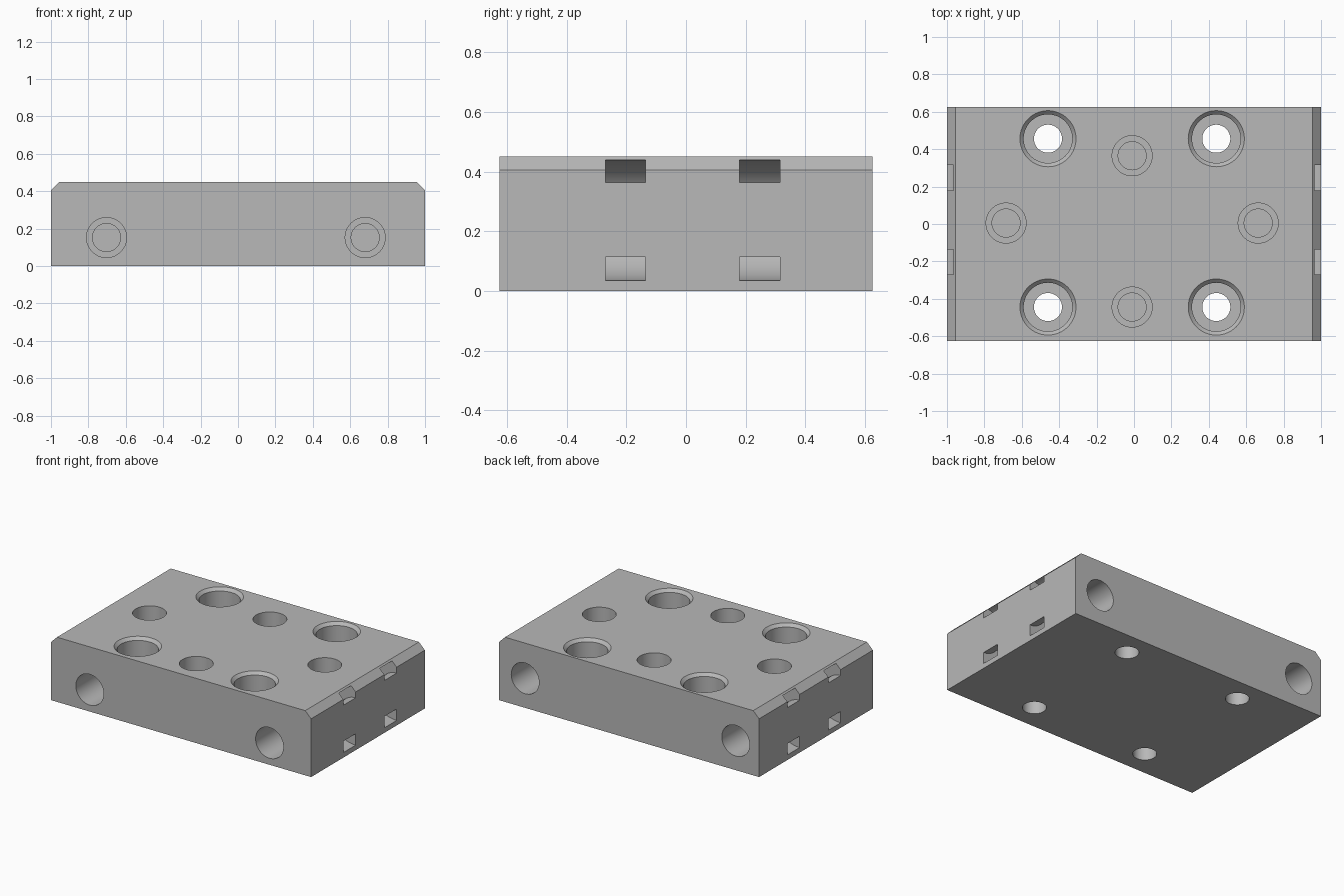
import bpy
import bmesh
from math import pi, tau
from mathutils import Matrix, Vector

default = bpy.data.objects.get("Cube")
if default:
    bpy.data.objects.remove(default, do_unlink=True)

W, D, H, CHAMFER = 1.0, 0.625, 0.45, 0.045   # half width, half depth, height, edge cut

metal = bpy.data.materials.new("plain grey")
metal.use_nodes = True
grey = (0.48, 0.48, 0.48, 1)
metal.diffuse_color = grey
metal.node_tree.nodes["Principled BSDF"].inputs["Base Color"].default_value = grey


def make_object(name, bm):
    bmesh.ops.remove_doubles(bm, verts=bm.verts, dist=1e-5)
    bmesh.ops.recalc_face_normals(bm, faces=bm.faces)
    mesh = bpy.data.meshes.new(name)
    bm.to_mesh(mesh)
    bm.free()
    mesh.materials.append(metal)
    ob = bpy.data.objects.new(name, mesh)
    bpy.context.collection.objects.link(ob)
    return ob


def lathe(bm, profile, matrix, closed=False, steps=64):
    """Revolve (radius, height) points about the local z axis."""
    verts = [bm.verts.new(matrix @ Vector((r, 0, h))) for r, h in profile]
    pairs = list(zip(verts, verts[1:]))
    if closed:
        pairs.append((verts[-1], verts[0]))
    edges = [bm.edges.new(p) for p in pairs]
    axis = matrix.to_3x3() @ Vector((0, 0, 1))
    bmesh.ops.spin(bm, geom=verts + edges, cent=matrix.translation, axis=axis,
                   angle=tau, steps=steps, use_merge=False)


# Block body: chamfered cross-section extruded front to back
bm = bmesh.new()
section = [(-W, 0), (W, 0), (W, H - CHAMFER), (W - CHAMFER, H),
           (-W + CHAMFER, H), (-W, H - CHAMFER)]
face = bm.faces.new([bm.verts.new((x, -D, z)) for x, z in section])
out = bmesh.ops.extrude_face_region(bm, geom=[face])
bmesh.ops.translate(bm, vec=(0, 2 * D, 0),
                    verts=[v for v in out["geom"] if isinstance(v, bmesh.types.BMVert)])
block = make_object("mounting_block", bm)

# Hole profiles, measured from the entry surface along the drill axis
AIR = 0.05
counterbore = [(0, AIR), (0.15, AIR), (0.15, 0), (0.13, -0.02), (0.13, -0.17),
               (0.075, -0.17), (0.075, -H - AIR), (0, -H - AIR)]
blind = [(0, AIR), (0.107, AIR), (0.107, -0.24), (0.075, -0.24),
         (0.075, -0.32), (0, -0.32)]

bm = bmesh.new()

# Counterbored through holes
for x in (-0.46, 0.44):
    for y in (-0.444, 0.456):
        lathe(bm, counterbore, Matrix.Translation((x, y, H)))

# Stepped blind holes in the top
for x, y in ((-0.684, 0.005), (0.664, 0.005), (-0.01, 0.365), (-0.01, -0.444)):
    lathe(bm, blind, Matrix.Translation((x, y, H)))

# Stepped blind holes in the front and back
for y, z, xs, turn in ((-D, 0.152, (-0.703, 0.68), pi / 2),
                       (D, 0.205, (-0.82, 0.8), -pi / 2)):
    for x in xs:
        lathe(bm, blind, Matrix.Translation((x, y, z)) @ Matrix.Rotation(turn, 4, "X"))

# Curved strap tunnels through both ends
half = 0.0675
ring = [(0.125, -half), (0.204, -half), (0.204, half), (0.125, half)]
for x in (-W, W):
    for y in (-0.203, 0.247):
        lathe(bm, ring, Matrix.Translation((x, y, 0.239)) @ Matrix.Rotation(pi / 2, 4, "X"),
              closed=True)

cutter = make_object("hole_cutter", bm)
cutter.hide_render = True

# Drill the block, then drop the cutter
cut = block.modifiers.new("drill", "BOOLEAN")
cut.operation = "DIFFERENCE"
cut.solver = "EXACT"
cut.object = cutter
bpy.context.view_layer.objects.active = block
block.select_set(True)
bpy.ops.object.modifier_apply(modifier=cut.name)
bpy.data.objects.remove(cutter, do_unlink=True)
bpy.ops.object.shade_smooth_by_angle(angle=pi / 6)
